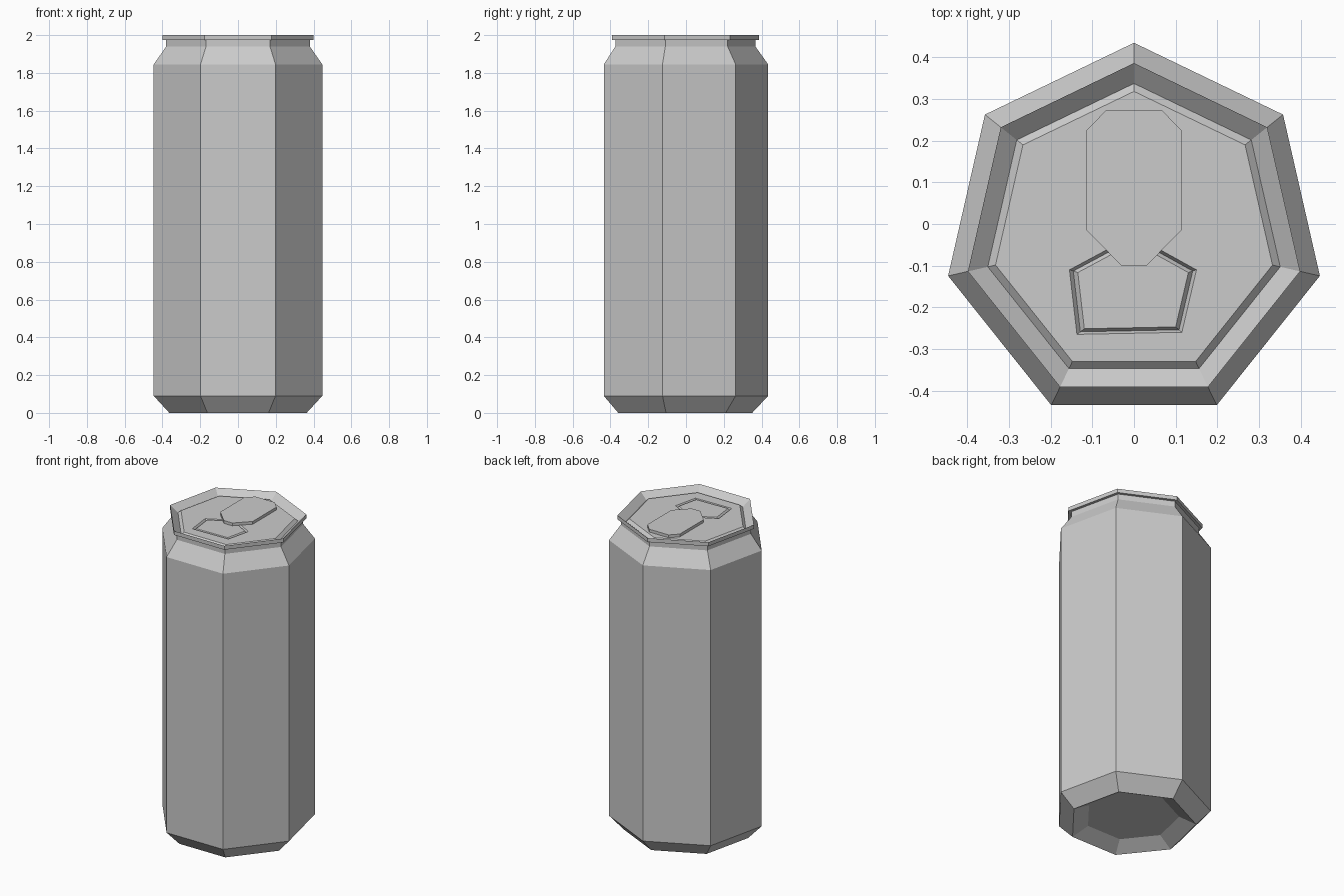
import bpy
import bmesh
from math import cos, sin, tau

if "Cube" in bpy.data.objects:
    bpy.data.objects.remove(bpy.data.objects["Cube"], do_unlink=True)

# Plain aluminium grey
metal = bpy.data.materials.new("light grey metal")
metal.use_nodes = True
grey = (0.6, 0.6, 0.6, 1.0)
metal.diffuse_color = grey
metal.node_tree.nodes["Principled BSDF"].inputs["Base Color"].default_value = grey


def loft(name, outline, sections, centre):
    """Closed solid through scaled copies of an outline; sections are (scale, z)."""
    bm = bmesh.new()
    cx, cy = centre
    rings = [[bm.verts.new((cx + x * s, cy + y * s, z)) for x, y in outline]
             for s, z in sections]
    n = len(outline)
    for low, high in zip(rings, rings[1:]):
        for i in range(n):
            j = (i + 1) % n
            bm.faces.new((low[i], low[j], high[j], high[i]))
    bm.faces.new(rings[0][::-1])
    bm.faces.new(rings[-1])
    bmesh.ops.recalc_face_normals(bm, faces=bm.faces)
    mesh = bpy.data.meshes.new(name)
    bm.to_mesh(mesh)
    bm.free()
    mesh.materials.append(metal)
    obj = bpy.data.objects.new(name, mesh)
    bpy.context.collection.objects.link(obj)
    return obj


LID = 1.977      # height of the lid surface
GROOVE = 0.012   # depth of the score line

# Seven-sided can: recessed base, chamfer, wall, shoulder, neck, rim, channel, lid
heptagon = [(-sin(tau * i / 7), cos(tau * i / 7)) for i in range(7)]
profile = [(0.275, 0.05), (0.373, 0), (0.4577, 0.09), (0.4577, 1.845),
           (0.39, 1.94), (0.39, 1.975), (0.409, 1.975), (0.409, 2.0),
           (0.36, 1.96), (0.341, LID)]
body = loft("can_body", heptagon, profile, (0, -0.0227))

# Score line around the opening, cut into the lid
opening = [(0, 0.133), (-0.155, 0.05), (-0.137, -0.105), (0.115, -0.1), (0.15, 0.05)]
opening_centre = (0, -0.16)
cutter = loft("opening_cutter", opening,
              [(0.94, LID - GROOVE), (1.06, LID + GROOVE)], opening_centre)
cutter.hide_render = True
cut = body.modifiers.new("opening", "BOOLEAN")
cut.operation = "DIFFERENCE"
cut.solver = "EXACT"
cut.object = cutter
bpy.context.view_layer.objects.active = body
bpy.ops.object.modifier_apply(modifier=cut.name)
bpy.data.objects.remove(cutter, do_unlink=True)

# Raised panel inside the score line
loft("opening_panel", opening,
     [(0.94, LID - GROOVE), (0.87, LID)], opening_centre)

# Pull tab lying on the lid
half = [(0.03, -0.1), (0.114, -0.015), (0.114, 0.225), (0.068, 0.272)]
tab = half + [(-x, y) for x, y in reversed(half)]
loft("pull_tab", tab, [(1, LID), (1, 1.995)], (0, 0))
